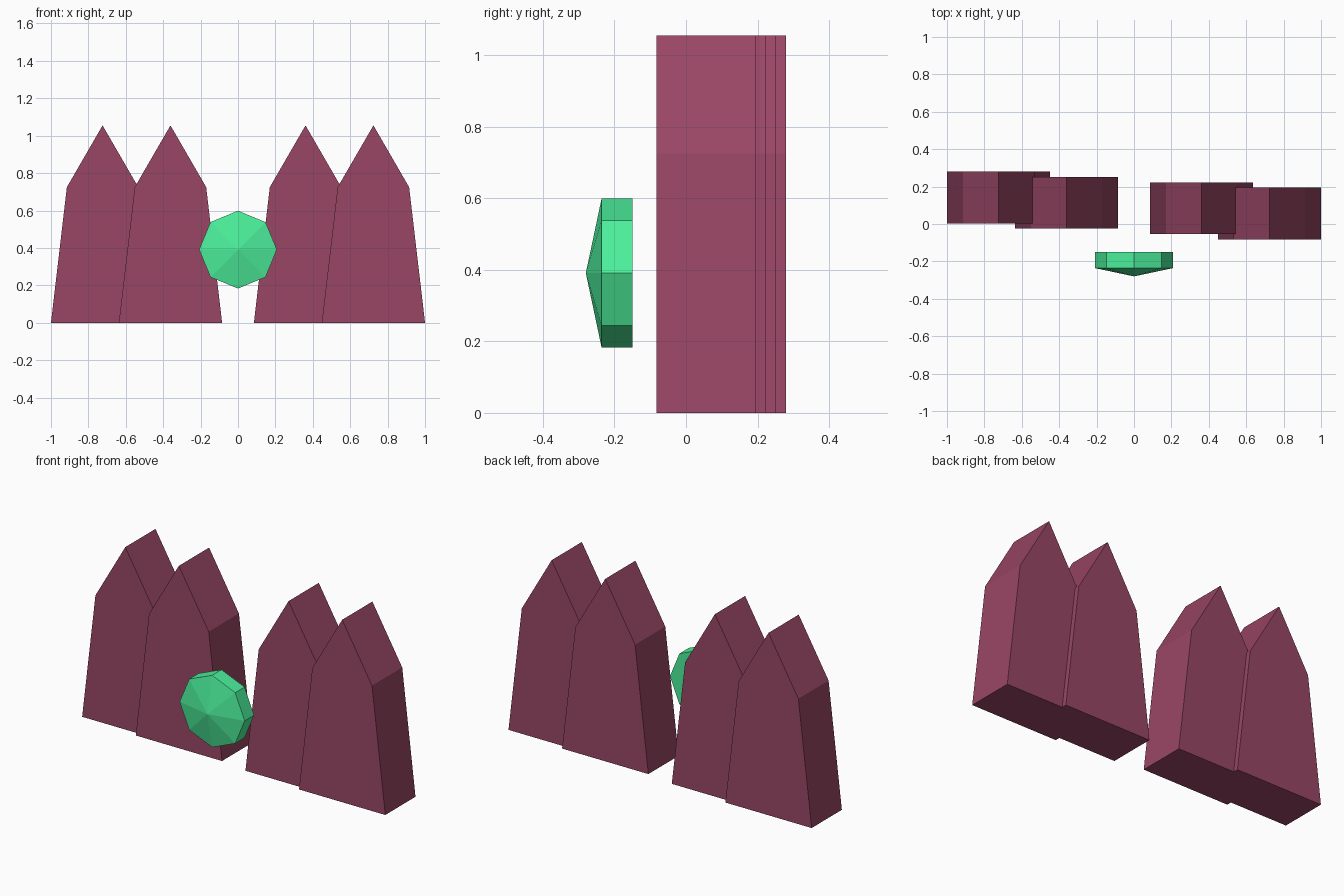
import bpy, bmesh
from math import sin, cos, pi

if "Cube" in bpy.data.objects:
    bpy.data.objects.remove(bpy.data.objects["Cube"])


def material(name, color):
    m = bpy.data.materials.new(name)
    m.diffuse_color = (*color, 1)
    m.use_nodes = True
    m.node_tree.nodes["Principled BSDF"].inputs["Base Color"].default_value = m.diffuse_color
    return m


def make_object(name, bm, mat):
    bmesh.ops.recalc_face_normals(bm, faces=bm.faces)
    me = bpy.data.meshes.new(name)
    bm.to_mesh(me)
    bm.free()
    me.materials.append(mat)
    ob = bpy.data.objects.new(name, me)
    bpy.context.collection.objects.link(ob)
    return ob


def prism(bm, profile, y_front, y_back):
    """Extrude an (x, z) outline along y; returns the front vertices and face."""
    front = bm.faces.new([bm.verts.new((x, y_front, z)) for x, z in profile])
    verts = list(front.verts)
    back = bmesh.ops.extrude_face_region(bm, geom=[front], use_keep_orig=True)
    moved = [v for v in back["geom"] if isinstance(v, bmesh.types.BMVert)]
    bmesh.ops.translate(bm, verts=moved, vec=(0, y_back - y_front, 0))
    return front


maroon = material("maroon", (0.32, 0.062, 0.13))
green = material("green", (0.073, 0.87, 0.33))

# Pointed slabs, each stepped slightly further forward from left to right
DEPTH = 0.276
half_outline = [(0.276, 0), (0.191, 0.725), (0, 1.055)]
outline = half_outline + [(-x, z) for x, z in half_outline[1::-1]]
for i, cx in enumerate((-0.724, -0.361, 0.361, 0.724)):
    y_back = 0.28 - 0.0287 * i
    bm = bmesh.new()
    prism(bm, [(cx + x, z) for x, z in outline], y_back - DEPTH, y_back)
    make_object(f"pointed_slab_{i + 1}", bm, maroon)

# Eight-sided gem with a shallow pyramid on its front
R, CZ = 0.208, 0.391
ring = [(R * cos(k * pi / 4), CZ + R * sin(k * pi / 4)) for k in range(8)]
bm = bmesh.new()
front = prism(bm, ring, -0.236, -0.15)
tip = bmesh.ops.poke(bm, faces=[front])["verts"][0]
tip.co.y = -0.28
make_object("gem", bm, green)
